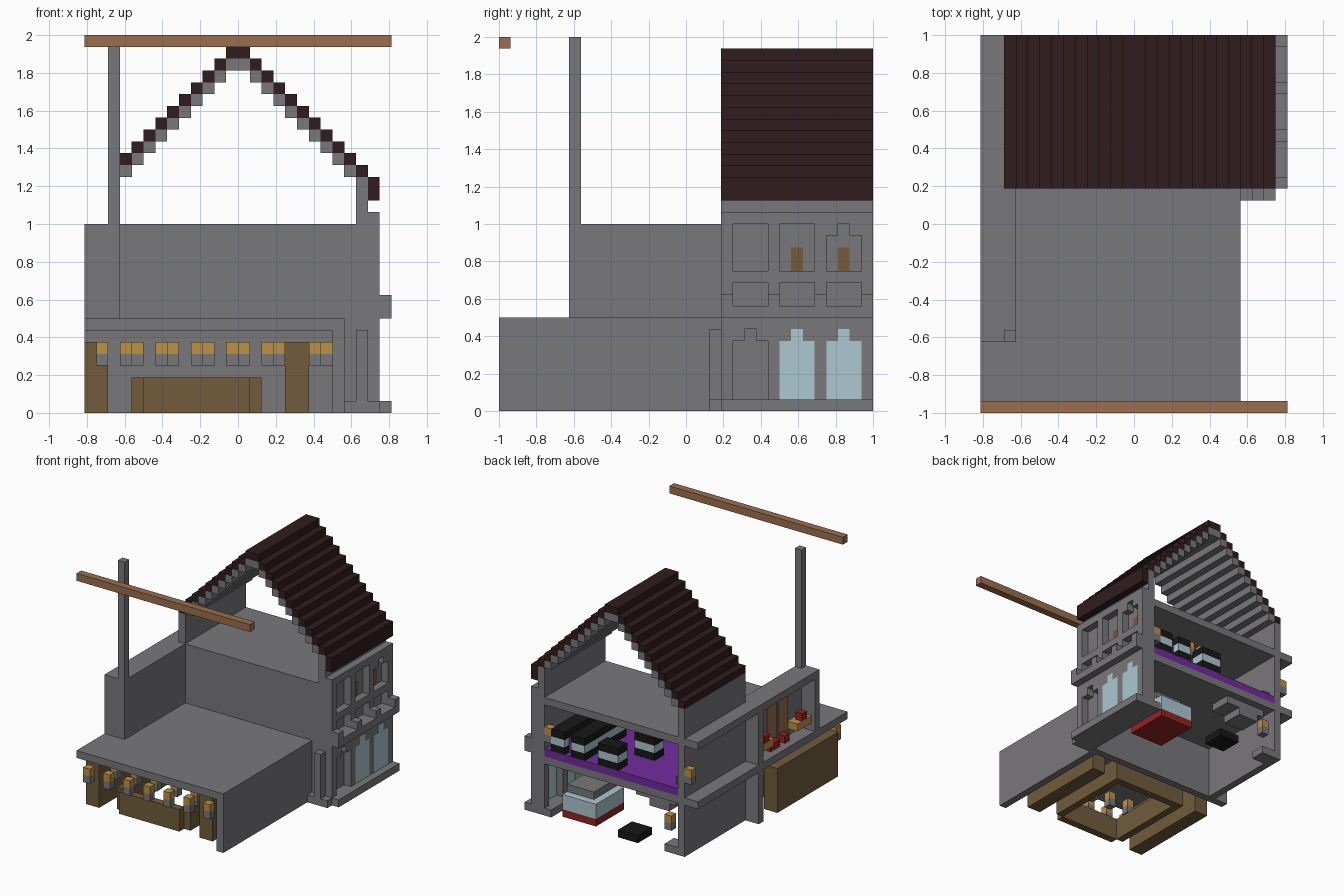
import bpy
import bmesh

default_cube = bpy.data.objects.get("Cube")
if default_cube:
    bpy.data.objects.remove(default_cube, do_unlink=True)

UNIT = 1 / 16            # one building block
WIDTH, DEPTH = 26, 32    # footprint in blocks


def make_material(name, red, green, blue):
    def linear(value):
        value /= 255
        return value / 12.92 if value < 0.04 else ((value + 0.055) / 1.055) ** 2.4
    colour = (linear(red), linear(green), linear(blue), 1)
    material = bpy.data.materials.new(name)
    material.use_nodes = True
    material.diffuse_color = colour
    material.node_tree.nodes["Principled BSDF"].inputs["Base Color"].default_value = colour
    return material


stone = make_material("stone grey", 121, 119, 122)
tile = make_material("dark roof tile", 49, 28, 30)
oak = make_material("oak brown", 113, 92, 60)
gold = make_material("lantern gold", 188, 145, 70)
timber = make_material("timber orange", 155, 111, 80)
glass = make_material("pale glass", 172, 200, 208)
purple = make_material("purple carpet", 114, 43, 158)
red = make_material("red cloth", 148, 36, 33)
black = make_material("black", 24, 24, 25)


def blocks(name, material, *boxes):
    """One object from boxes given as (x start, x end, y start, y end, z start, z end)."""
    bm = bmesh.new()
    for x0, x1, y0, y1, z0, z1 in boxes:
        cube = bmesh.ops.create_cube(bm, size=1)["verts"]
        for vert in cube:
            vert.co.x = ((x1 if vert.co.x > 0 else x0) - WIDTH / 2) * UNIT
            vert.co.y = ((y1 if vert.co.y > 0 else y0) - DEPTH / 2) * UNIT
            vert.co.z = (z1 if vert.co.z > 0 else z0) * UNIT
    mesh = bpy.data.meshes.new(name)
    bm.to_mesh(mesh)
    bm.free()
    mesh.materials.append(material)
    item = bpy.data.objects.new(name, mesh)
    bpy.context.collection.objects.link(item)
    return item


def lantern(x, y, z):
    blocks("lantern_base", stone, (x, x + 1, y, y + 1, z, z + 1))
    blocks("lantern_light", gold, (x, x + 1, y, y + 1, z + 1, z + 2))


def display_case(x0, x1, y0, y1):
    for level, material in enumerate((black, glass, black)):
        blocks("display_case", material, (x0, x1, y0, y1, 9 + level, 10 + level))


# Floating beam and tall pole
blocks("floating_beam", timber, (0, WIDTH, 0, 1, 31, 32))
blocks("pole", stone, (2, 3, 6, 7, 16, 32))

# Front terrace: roof slab and side wall
blocks("terrace_slab", stone, (0, 22, 0, 19, 7, 8))
blocks("terrace_side_wall", stone, (21, 22, 0, 19, 0, 7))

# Bar under the terrace, with two rows of lanterns
blocks("bar_walls", oak, (0, 2, 2, 15, 0, 6), (17, 19, 2, 15, 0, 6))
blocks("bar_counter", oak, (5, 14, 2, 3, 0, 3), (4, 5, 3, 14, 0, 3),
       (14, 15, 3, 14, 0, 3), (4, 15, 14, 15, 0, 3))
for step in range(7):
    lantern(1 + 3 * step, 0, 4)
for step in range(5):
    lantern(3 + 3 * step, 3, 4)
lantern(20, 3, 4)

# Side gallery
blocks("gallery", stone, (0, 3, 6, 7, 8, 15), (2, 3, 7, 19, 8, 15), (0, 3, 6, 19, 15, 16))
blocks("gallery_posts", stone, (0, 2, 18, 19, 0, 7), (0, 2, 18, 19, 8, 15))
for y in (10, 12.5):
    blocks("gallery_door", timber, (1.9, 2, y, y + 2, 8, 14))
for y in (7, 15):
    blocks("gallery_table", gold, (0.5, 2, y, y + 3, 9, 10))
    blocks("gallery_cloth", red, (0.5, 1.5, y + 1, y + 2, 10, 11))
blocks("gallery_seats", red, (1, 2, 11, 12, 8, 9), (1, 2, 13, 15, 8, 9))

# House walls and floors
blocks("left_wall", stone, (2, 3, 19, 32, 0, 20))
blocks("front_wall", stone, (3, 24, 19, 20, 8, 16), (2, 21, 18, 19, 0, 7))
blocks("middle_floor", stone, (0, 24, 19, 32, 7, 8))
blocks("attic_floor", stone, (0, 24, 19, 32, 15, 16))
blocks("purple_floor", purple, (3, 23, 20, 32, 8, 9))
blocks("right_base", stone, (22, WIDTH, 19, 32, 0, 1), (22, 25, 18, 19, 0, 1))
blocks("right_corner_post", stone, (23, 24, 18, 19, 1, 7))
blocks("front_corner", stone, (22, 25, 19, 20, 1, 8))

# Right wall: recessed backing and projecting frame
blocks("right_inner_wall", stone, (23, 24, 19, 24, 1, 8), (23, 24, 31, 32, 1, 8),
       (23, 24, 27, 28, 1, 8), (23, 24, 24, 32, 7, 8), (23, 24, 19, 32, 8, 20))
blocks("right_bands", stone, (24, WIDTH, 19, 32, 8, 9), (24, 25, 19, 32, 7, 8),
       (24, 25, 19, 32, 11, 12), (24, 25, 19, 32, 16, 17))
for y in (19, 23, 27, 31):
    blocks("right_pilaster", stone, (24, 25, y, y + 1, 1, 16))
    blocks("right_bracket", stone, (25, WIDTH, y, y + 1, 9, 10))
for y in (20, 24, 28):
    blocks("arch_corners", stone, (24, 25, y, y + 1, 6, 7), (24, 25, y + 2, y + 3, 6, 7))
    if y > 20:
        blocks("arched_glass", glass, (24, 25, y, y + 3, 1, 6), (24, 25, y + 1, y + 2, 6, 7))
        blocks("window_shutter", oak, (24, 24.02, y + 1, y + 2, 12, 14))
blocks("upper_arch_corners", stone, (24, 25, 28, 29, 15, 16), (24, 25, 30, 31, 15, 16))

# Stepped roof, both slopes
roof_tiles, roof_lining = [(12, 14, 19, 32, 30, 31)], [(12, 14, 19, 32, 29, 30)]
for x in range(2, 12):
    for side in (x, WIDTH - 1 - x):
        roof_tiles.append((side, side + 1, 19, 32, x + 18, x + 19))
        if x > 2:
            roof_lining.append((side, side + 1, 19, 32, x + 17, x + 18))
roof_tiles.append((24, 25, 19, 32, 18, 20))
blocks("roof_tiles", tile, *roof_tiles)
blocks("roof_lining", stone, *roof_lining)

# Upper room furniture
display_case(12, 15, 30, 32)
display_case(10, 13, 25, 27)
display_case(17, 19, 23, 32)
display_case(20, 22, 23, 32)
blocks("purple_seats", purple, (19, 20, 30, 31, 9, 11), (3, 4, 30, 31, 9, 10))
for x in (11, 13):
    lantern(x, 27, 13)

# Lower room: showcase, stool, stairs and wall lanterns
blocks("showcase_base", red, (16, 21, 25, 31, 0, 1))
blocks("showcase_glass", glass, (16, 21, 25, 31, 1, 3))
blocks("showcase_top", stone, (17, 21, 25, 30, 3, 4))
blocks("black_stool", black, (9, 12, 29, 32, 0, 1))
blocks("hanging_steps", stone, (4, 10, 28, 31, 6, 7), (5, 8, 28, 31, 5, 6))
blocks("lantern_shelf", stone, (3, 5, 30, 32, 0, 1))
lantern(22, 31, 10)
lantern(1, 31, 10)
lantern(4, 31, 3)
